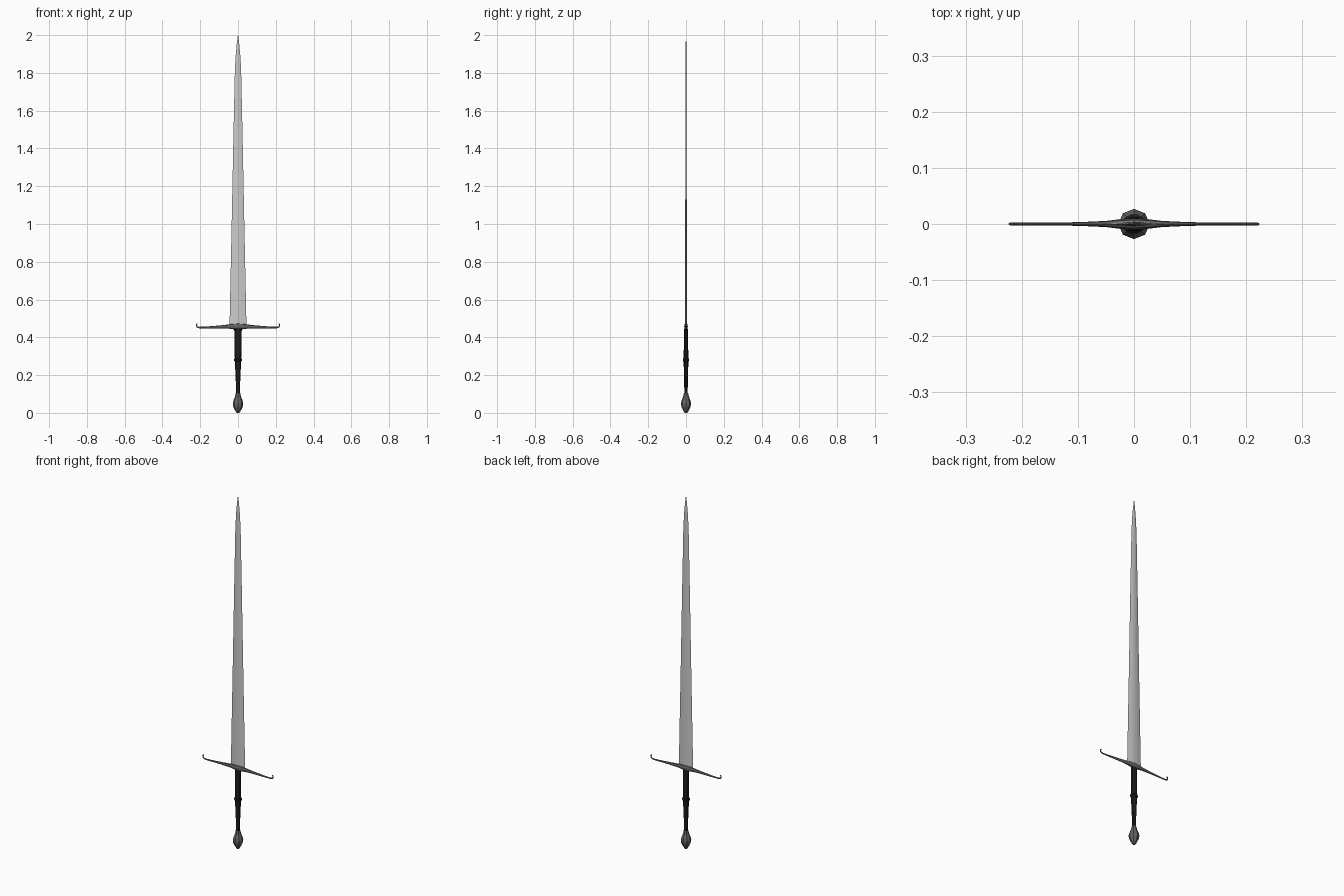
import bpy, bmesh
from math import cos, sin, tau
from mathutils import Vector

if "Cube" in bpy.data.objects:
    bpy.data.objects.remove(bpy.data.objects["Cube"])


def loft(name, rings, color=None, smooth=False):
    """Skin a list of equal-sized point rings and cap both ends."""
    bm = bmesh.new()
    loops = [[bm.verts.new(p) for p in ring] for ring in rings]
    n = len(loops[0])
    for a, b in zip(loops, loops[1:]):
        for i in range(n):
            j = (i + 1) % n
            bm.faces.new((a[i], a[j], b[j], b[i]))
    bm.faces.new(loops[0][::-1])
    bm.faces.new(loops[-1])
    bmesh.ops.remove_doubles(bm, verts=bm.verts, dist=1e-5)
    bmesh.ops.recalc_face_normals(bm, faces=bm.faces)
    mesh = bpy.data.meshes.new(name)
    bm.to_mesh(mesh)
    bm.free()
    ob = bpy.data.objects.new(name, mesh)
    bpy.context.collection.objects.link(ob)
    if color:
        mat = bpy.data.materials.new(name + "_material")
        mat.diffuse_color = color
        mat.use_nodes = True
        mat.node_tree.nodes["Principled BSDF"].inputs["Base Color"].default_value = mat.diffuse_color
        mesh.materials.append(mat)
    return ob


def oval(z, rx, ry, sides):
    return [(rx * cos(tau * i / sides), ry * sin(tau * i / sides), z)
            for i in range(sides)]


def blade_section(z, w, t):
    # shallow faceted lens with sharp edges and a centre ridge
    return [(w * x, t * y, z) for x, y in
            [(1, 0), (.4, .8), (0, 1), (-.4, .8),
             (-1, 0), (-.4, -.8), (0, -1), (.4, -.8)]]


BLACK = (.012, .012, .012, 1)
STEEL = (.55, .55, .55, 1)
DARK = (.13, .13, .13, 1)

# blade: long straight taper, then a rounded point
loft("blade", [blade_section(*s) for s in [
    (.45, .045, .005), (1.0, .0335, .0042), (1.45, .0245, .0034),
    (1.82, .0165, .0025), (1.90, .0115, .002), (1.96, .006, .0015),
    (2.0, .0006, .0005)]], STEEL)

# pommel: faceted pear shape
loft("pommel", [oval(z, r, r * .96, 8) for z, r in [
    (0, .007), (.012, .015), (.032, .025), (.05, .028),
    (.066, .024), (.085, .016), (.104, .012)]], DARK)

# grip: thin lower half, wider upper half
loft("grip", [oval(z, rx, ry, 10) for z, rx, ry in [
    (.10, .010, .009), (.19, .0125, .011), (.275, .017, .0135),
    (.285, .017, .0135), (.36, .019, .012), (.445, .020, .010)]], BLACK)

# grip ring
loft("grip_ring", [oval(z, rx, ry, 10) for z, rx, ry in [
    (.271, .017, .0135), (.276, .021, .0175),
    (.285, .021, .0175), (.290, .017, .0135)]], BLACK)

# crossguard: one arm path (x, z, half height, half depth), mirrored
arm = [(0, .458, .018, .010), (.022, .458, .016, .009),
       (.05, .457, .011, .0055), (.10, .455, .0075, .0032),
       (.18, .452, .0045, .0025), (.206, .452, .004, .0025),
       (.217, .456, .004, .0025), (.2205, .463, .0035, .0025),
       (.219, .469, .004, .003), (.214, .472, .0025, .002)]
rings = []
for i, (x, z, h, d) in enumerate(arm):
    a, b = arm[max(i - 1, 0)], arm[min(i + 1, len(arm) - 1)]
    t = Vector((b[0] - a[0], 0, b[1] - a[1])).normalized()
    if i == 0:
        t = Vector((1, 0, 0))
    up = Vector((-t.z, 0, t.x))
    rings.append([Vector((x, 0, z)) + up * h * cos(tau * k / 8)
                  + Vector((0, d * sin(tau * k / 8), 0)) for k in range(8)])
mirrored = [[Vector((-p.x, p.y, p.z)) for p in r] for r in rings[:0:-1]]
loft("crossguard", mirrored + rings, DARK)
